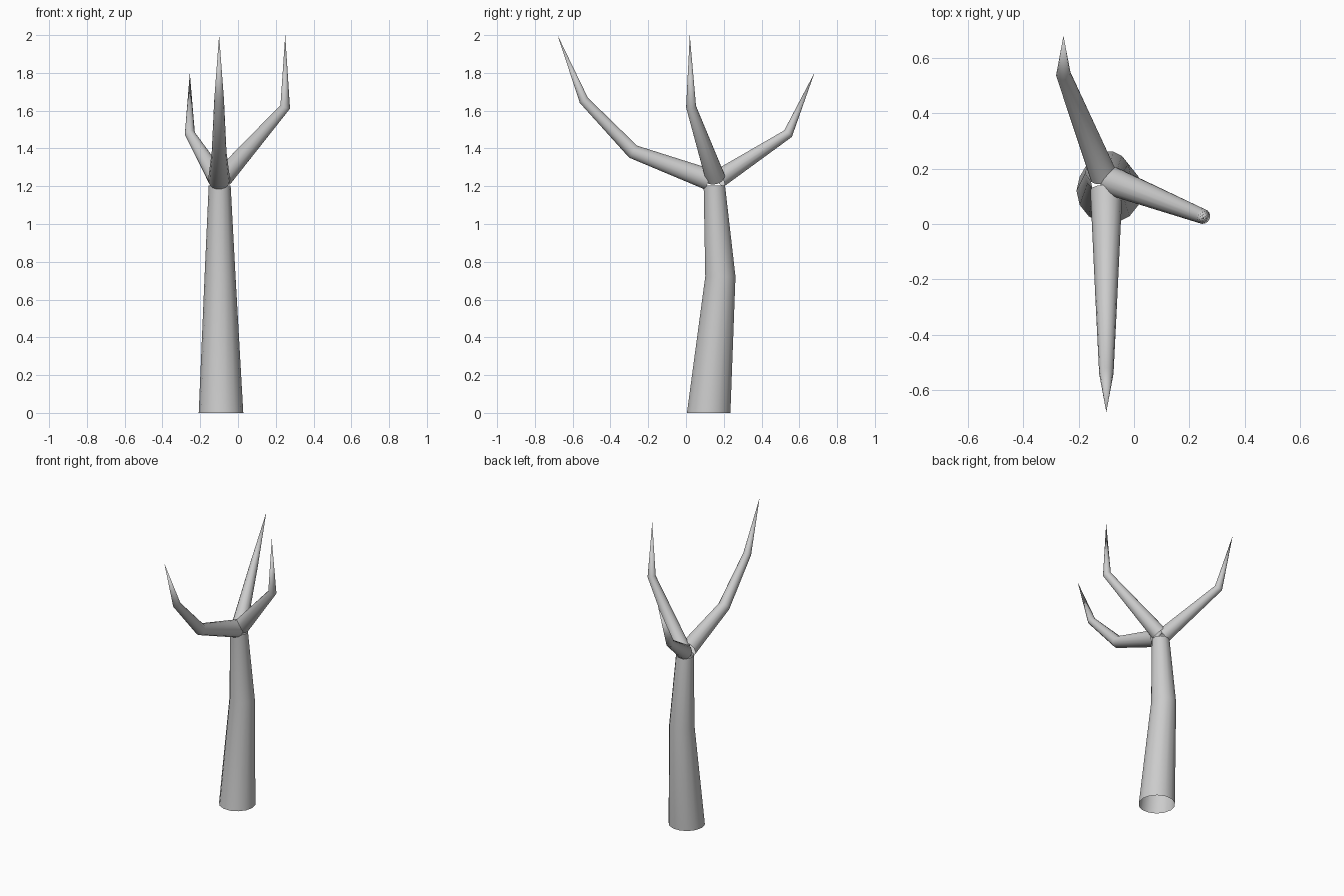
import bpy, bmesh, math
from mathutils import Vector

if "Cube" in bpy.data.objects:
    bpy.data.objects.remove(bpy.data.objects["Cube"])

SIDES = 14

def tube(name, points, flat_ends=False):
    """Open tapered tube through (x, y, z, radius); radius 0 closes to a tip."""
    pts = [Vector(p[:3]) for p in points]
    bm = bmesh.new()
    rings = []
    for i, p in enumerate(pts):
        r = points[i][3]
        if r == 0:
            rings.append([bm.verts.new(p)])
            continue
        d = Vector()
        if i > 0:
            d += (p - pts[i - 1]).normalized()
        if i < len(pts) - 1:
            d += (pts[i + 1] - p).normalized()
        if flat_ends and i in (0, len(pts) - 1):
            d = Vector((0, 0, 1))
        d.normalize()
        # x axis as a steady reference keeps the rings untwisted
        u = (Vector((1, 0, 0)) - d * d.x).normalized()
        v = d.cross(u)
        ring = []
        for k in range(SIDES):
            a = 2 * math.pi * k / SIDES
            ring.append(bm.verts.new(p + r * (math.cos(a) * u + math.sin(a) * v)))
        rings.append(ring)
    for a, b in zip(rings, rings[1:]):
        for k in range(SIDES):
            n = (k + 1) % SIDES
            if len(b) == 1:
                bm.faces.new((a[k], a[n], b[0]))
            else:
                bm.faces.new((a[k], a[n], b[n], b[k]))
    for f in bm.faces:
        f.smooth = True
    me = bpy.data.meshes.new(name)
    bm.to_mesh(me)
    bm.free()
    ob = bpy.data.objects.new(name, me)
    bpy.context.collection.objects.link(ob)
    return ob

# trunk, open at both ends
tube("trunk", [(-0.09, 0.12, 0, 0.118), (-0.095, 0.182, 0.722, 0.082),
               (-0.097, 0.15, 1.205, 0.058)], flat_ends=True)

# long branch towards the front
tube("front_branch", [(-0.1, 0.122, 1.235, 0.058), (-0.1, -0.28, 1.383, 0.039),
                      (-0.1, -0.541, 1.655, 0.026), (-0.1, -0.68, 2.0, 0)])

# branch towards the right
tube("right_branch", [(-0.08, 0.155, 1.245, 0.053), (0.25, 0.027, 1.62, 0.027),
                      (0.25, 0.02, 2.0, 0)])

# short branch towards the back
tube("back_branch", [(-0.11, 0.175, 1.24, 0.05), (-0.255, 0.54, 1.478, 0.027),
                     (-0.255, 0.68, 1.8, 0)])
